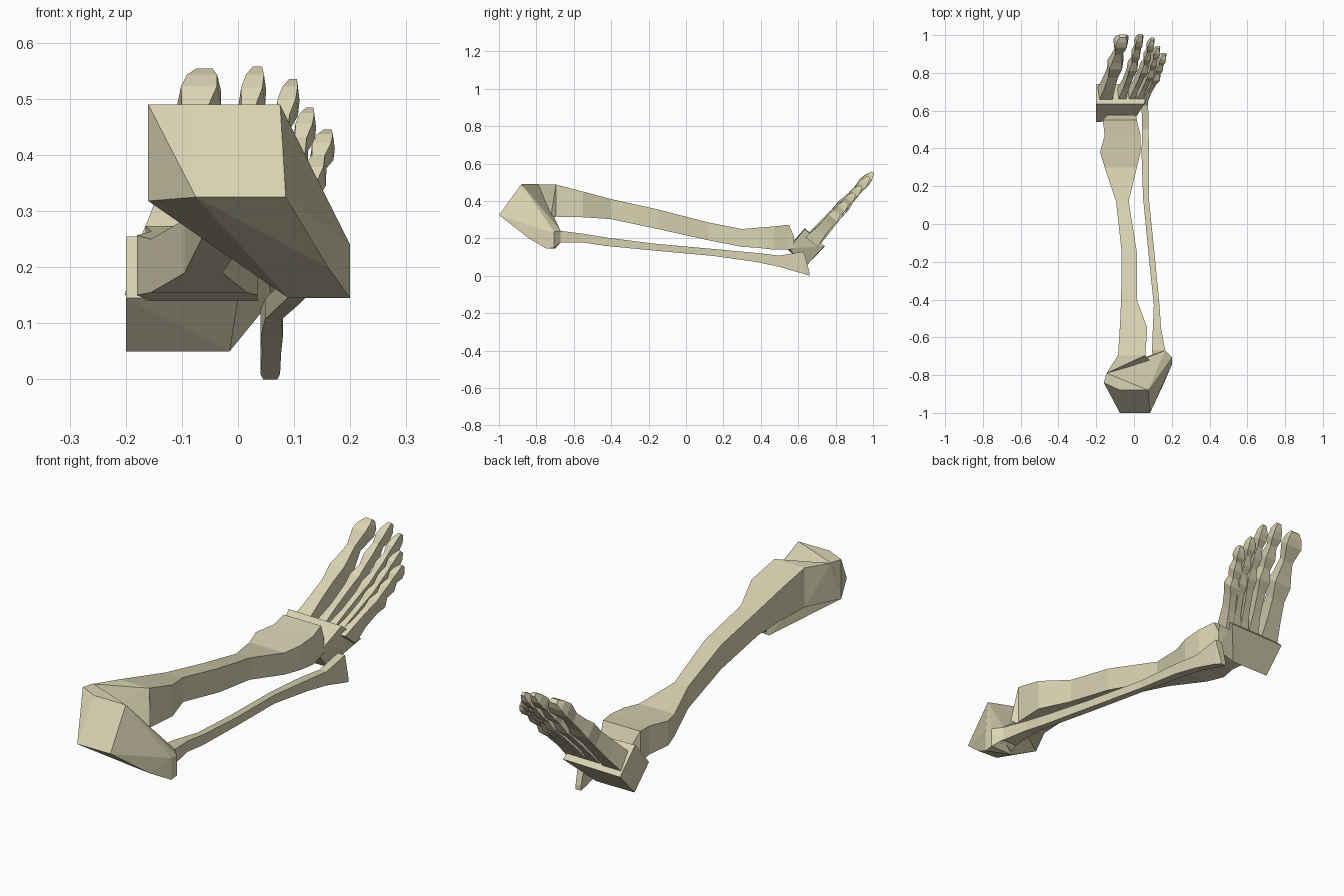
import bpy, bmesh
from mathutils import Vector

bone = bpy.data.materials.new("bone ivory")
bone.diffuse_color = (0.70, 0.66, 0.45, 1)


def finish(name, bm):
    bmesh.ops.recalc_face_normals(bm, faces=bm.faces[:])
    me = bpy.data.meshes.new(name)
    bm.to_mesh(me)
    bm.free()
    me.materials.append(bone)
    ob = bpy.data.objects.new(name, me)
    bpy.context.collection.objects.link(ob)
    return ob


def hull(name, points):
    """Faceted block wrapped around a few corner points."""
    bm = bmesh.new()
    for p in points:
        bm.verts.new(p)
    res = bmesh.ops.convex_hull(bm, input=bm.verts[:])
    junk = {g for g in res["geom_interior"] + res["geom_unused"]
            if isinstance(g, bmesh.types.BMVert)}
    bmesh.ops.delete(bm, geom=list(junk), context='VERTS')
    bmesh.ops.dissolve_limit(bm, angle_limit=0.03, verts=bm.verts[:], edges=bm.edges[:])
    return finish(name, bm)


def loft(name, rings):
    """Four-sided tube through a list of rings, capped at both ends."""
    bm = bmesh.new()
    vs = [[bm.verts.new(p) for p in r] for r in rings]
    for a, b in zip(vs, vs[1:]):
        for i in range(4):
            j = (i + 1) % 4
            bm.faces.new((a[i], a[j], b[j], b[i]))
    bm.faces.new(vs[0])
    bm.faces.new(vs[-1])
    return finish(name, bm)


def long_bone(name, sections):
    """Sections are (y, x0, x1, z0, z1)."""
    loft(name, [[(x0, y, z0), (x1, y, z0), (x1, y, z1), (x0, y, z1)]
                for y, x0, x1, z0, z1 in sections])


# shin bone
long_bone("shin_bone", [
    (-.695, -.085, .06, .316, .488), (-.55, -.075, .07, .313, .45),
    (-.40, -.068, .015, .303, .41), (-.15, -.065, .015, .25, .355),
    (.12, -.095, -.028, .19, .285), (.30, -.155, .015, .155, .25),
    (.38, -.18, .035, .15, .257), (.47, -.155, .035, .14, .264),
    (.55, -.165, .015, .14, .273), (.578, -.14, .01, .145, .21)])

# thin outer calf bone with the pointed ankle end
long_bone("calf_bone", [
    (-.70, .10, .17, .155, .235), (-.67, .095, .165, .177, .24),
    (-.55, .10, .143, .178, .225), (-.43, .105, .135, .16, .205),
    (-.17, .078, .11, .135, .172), (.14, .048, .078, .107, .144),
    (.37, .04, .08, .075, .123), (.50, .043, .077, .048, .108),
    (.63, .04, .075, .01, .13), (.66, .045, .07, 0, .02)])

# knee: front block sloping down to the outer side
hull("knee_block", [
    (-.075, -1, .325), (.085, -1, .325), (-.075, -.88, .49), (.075, -.88, .49),
    (-.16, -.84, .49), (-.16, -.84, .318), (-.145, -.79, .49),
    (.16, -.84, .20), (.2, -.745, .24), (.2, -.745, .145), (.2, -.705, .235),
    (.2, -.705, .15), (.09, -.70, .145), (.165, -.67, .24), (.165, -.67, .18),
    (.10, -.69, .22)])

# slanted cap that joins the shin bone to the knee
hull("shin_cap", [
    (-.085, -.695, .488), (.06, -.695, .488), (-.145, -.79, .488),
    (.085, -.725, .30), (-.085, -.695, .316), (.06, -.695, .316),
    (-.16, -.84, .318)])

# tilted ankle block
hull("ankle_block", [
    (-.2, .635, .255), (.055, .635, .25), (-.2, .74, .155), (.075, .74, .16),
    (-.2, .64, .05), (-.015, .64, .05), (-.2, .54, .145), (.0, .55, .145)])

# toes: (fraction along, width factor, thickness)
SMALL = [(0, 1.15, .042), (.22, .75, .032), (.40, .8, .030), (.50, 1.1, .034),
         (.60, .7, .022), (.70, 1.0, .026), (.80, .65, .018), (.87, .95, .024),
         (.94, .8, .02), (1, .4, .008)]
BIG = [(0, 1.1, .045), (.22, .85, .04), (.40, .75, .034), (.54, 1.0, .036),
       (.62, .8, .028), (.74, .55, .022), (.88, .95, .030), (.95, .8, .022),
       (1, .45, .01)]
normal = Vector((0, -.76, .65))


def toe(name, profile, xb, xk, xt, ytip, w):
    rings = []
    for f, wf, t in profile:
        y = .67 + (ytip - .67) * f
        x = xb + (xk - xb) * f * 2 if f < .5 else xk + (xt - xk) * (f - .5) * 2
        c = Vector((x, y, .18 + (y - .67) * 1.13))
        side, up = Vector((w * wf, 0, 0)), normal * t
        rings.append([c - side - up, c + side - up, c + side * .8 + up, c - side * .8 + up])
    loft(name, rings)


toe("big_toe", BIG, -.155, -.10, -.06, .995, .042)
toe("second_toe", SMALL, -.07, -.005, .035, 1.0, .025)
toe("third_toe", SMALL, -.02, .055, .098, .98, .021)
toe("fourth_toe", SMALL, .02, .088, .128, .935, .02)
toe("little_toe", SMALL, .05, .118, .16, .90, .022)
